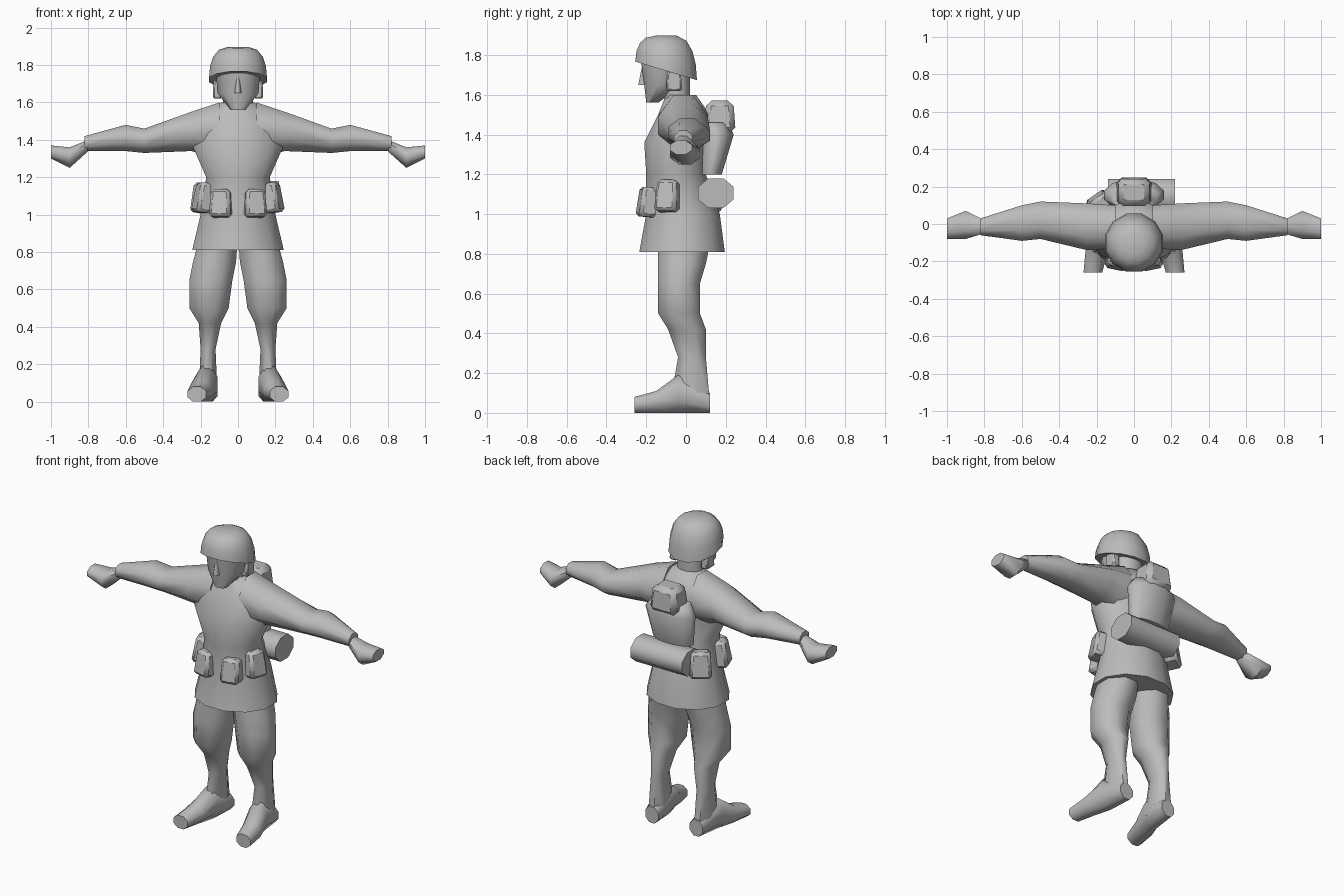
import bpy, bmesh, math
from mathutils import Euler, Matrix, Vector

old = bpy.data.objects.get("Cube")
if old:
    bpy.data.objects.remove(old, do_unlink=True)

shade = (0.5, 0.5, 0.5, 1)
grey = bpy.data.materials.new("plain_grey")
grey.use_nodes = True
grey.diffuse_color = shade
grey.node_tree.nodes["Principled BSDF"].inputs["Base Color"].default_value = shade


def finish(name, bm, mirror, bevel=0):
    """Turn a bmesh into a smooth shaded object, optionally mirrored across x."""
    bmesh.ops.recalc_face_normals(bm, faces=bm.faces)
    mesh = bpy.data.meshes.new(name)
    bm.to_mesh(mesh)
    bm.free()
    mesh.materials.append(grey)
    part = bpy.data.objects.new(name, mesh)
    bpy.context.collection.objects.link(part)
    if bevel:
        modifier = part.modifiers.new("Bevel", "BEVEL")
        modifier.width = bevel
        modifier.segments = 1
    if mirror:
        part.modifiers.new("Mirror", "MIRROR")
    bpy.ops.object.select_all(action="DESELECT")
    part.select_set(True)
    bpy.context.view_layer.objects.active = part
    bpy.ops.object.shade_smooth_by_angle(angle=math.radians(60))


def oval(start_u, end_u, start_v, end_v, sides=8):
    """Points of a flat-sided oval that touches the given bounds."""
    grow = 1 / math.cos(math.pi / sides)
    middle = Vector((start_u + end_u, start_v + end_v)) / 2
    radius = Vector((end_u - start_u, end_v - start_v)) / 2 * grow
    angles = [math.tau * (i + 0.5) / sides for i in range(sides)]
    return [(middle.x + radius.x * math.cos(a), middle.y + radius.y * math.sin(a))
            for a in angles]


def level(height, inner, outer, front, back):
    """Horizontal section of a limb; front is measured forward."""
    return [(x, y, height) for x, y in oval(inner, outer, -front, back)]


def girth(height, half, front, back, slope=0):
    """Horizontal section that is symmetric about the middle of the body."""
    points = oval(-half, half, -front, back, sides=12)
    return [(x, y, height + slope * y) for x, y in points]


def reach(x, front, back, low, high):
    """Section across an arm."""
    return [(x, y, z) for y, z in oval(-front, back, low, high)]


def depth(y, inner, outer, high):
    """Section across a boot that rests on the ground."""
    return [(x, y, z) for x, z in oval(inner, outer, 0, high)]


def skin(name, sections, mirror=False):
    """Bridge neighbouring sections and cap both ends."""
    bm = bmesh.new()
    loops = [[bm.verts.new(point) for point in section] for section in sections]
    for lower, upper in zip(loops, loops[1:]):
        for i in range(len(lower)):
            bm.faces.new((lower[i - 1], lower[i], upper[i], upper[i - 1]))
    bm.faces.new(loops[0])
    bm.faces.new(loops[-1])
    finish(name, bm, mirror)


def block(name, centre, size, turn=0, lean=0, mirror=False):
    """Chunky bevelled box, narrower at the top."""
    bm = bmesh.new()
    bmesh.ops.create_cube(bm, size=1)
    for vert in bm.verts:
        if vert.co.z > 0:
            vert.co.xy *= 0.85
    rotation = Euler((math.radians(lean), 0, math.radians(turn)))
    place = Matrix.LocRotScale(Vector(centre), rotation, Vector(size))
    bmesh.ops.transform(bm, matrix=place, verts=bm.verts)
    finish(name, bm, mirror, bevel=min(size) / 6)


# Coat: flared skirt, narrow waist, chest and collar
skin("coat", [
    girth(height=0.81, half=0.245, front=0.235, back=0.195),
    girth(height=1, half=0.2, front=0.2, back=0.17),
    girth(height=1.2, half=0.17, front=0.2, back=0.1),
    girth(height=1.36, half=0.24, front=0.21, back=0.1),
    girth(height=1.5, half=0.2, front=0.14, back=0.12),
    girth(height=1.6, half=0.09, front=0.1, back=0.05),
])

# Sleeves run from inside the chest to the cuffs
skin("sleeve", [
    reach(x=0.1, front=0.13, back=0.1, low=1.3, high=1.6),
    reach(x=0.25, front=0.14, back=0.11, low=1.34, high=1.55),
    reach(x=0.5, front=0.08, back=0.12, low=1.33, high=1.46),
    reach(x=0.6, front=0.09, back=0.1, low=1.34, high=1.48),
    reach(x=0.82, front=0.06, back=0.03, low=1.34, high=1.42),
], mirror=True)

# Fists
skin("hand", [
    reach(x=0.8, front=0.05, back=0.02, low=1.34, high=1.4),
    reach(x=0.9, front=0.08, back=0.07, low=1.25, high=1.36),
    reach(x=1, front=0.08, back=0.03, low=1.3, high=1.37),
], mirror=True)

# Neck, face, nose and ears
skin("neck", [girth(height, half=0.08, front=0.11, back=0.02) for height in (1.5, 1.72)])
skin("head", [
    girth(height=1.56, half=0.04, front=0.2, back=-0.14),
    girth(height=1.65, half=0.11, front=0.21, back=-0.02),
    girth(height=1.8, half=0.12, front=0.23, back=0),
])
skin("nose", [
    girth(height=1.65, half=0.02, front=0.24, back=-0.15),
    girth(height=1.75, half=0.01, front=0.22, back=-0.15),
])
block("ear", centre=(0.11, -0.06, 1.67), size=(0.05, 0.08, 0.1), mirror=True)

# Helmet: a dome whose rim rises toward the brow
dome = []
steps = 4
for k in range(steps + 1):
    rise = k / steps
    angle = math.radians(80) * rise
    radius = 0.155 * math.cos(angle) ** 0.6
    dome.append(girth(height=1.69 + 0.21 * math.sin(angle), half=radius,
                      front=radius + 0.1, back=radius - 0.1, slope=0.3 * (rise - 1)))
skin("helmet", dome)

# Baggy trousers tucked into slim gaiters
skin("leg", [
    level(height=0.9, inner=0, outer=0.2, front=0.14, back=0.13),
    level(height=0.75, inner=0.01, outer=0.24, front=0.14, back=0.1),
    level(height=0.65, inner=0.03, outer=0.26, front=0.14, back=0.07),
    level(height=0.5, inner=0.05, outer=0.26, front=0.14, back=0.07),
    level(height=0.42, inner=0.09, outer=0.21, front=0.09, back=0.1),
    level(height=0.28, inner=0.12, outer=0.2, front=0.04, back=0.1),
    level(height=0.05, inner=0.11, outer=0.21, front=0.08, back=0.12),
], mirror=True)

# Boots pointing slightly outward
skin("boot", [
    depth(y=0.12, inner=0.11, outer=0.2, high=0.1),
    depth(y=-0.04, inner=0.11, outer=0.23, high=0.19),
    depth(y=-0.15, inner=0.14, outer=0.26, high=0.11),
    depth(y=-0.26, inner=0.17, outer=0.27, high=0.08),
], mirror=True)

# Backpack and the bundle strapped on top of it
skin("backpack", [
    girth(height=1.2, half=0.13, front=-0.07, back=0.18),
    girth(height=1.4, half=0.16, front=-0.07, back=0.24),
    girth(height=1.46, half=0.12, front=-0.07, back=0.21),
])
block("pack_bundle", centre=(0, 0.17, 1.49), size=(0.19, 0.16, 0.16))

# Rolled blanket across the lower back
skin("blanket_roll", [reach(x, front=-0.06, back=0.24, low=1.03, high=1.18)
                      for x in (-0.14, 0.22)])

# Belt pouches
block("front_pouch", centre=(0.09, -0.19, 1.06), size=(0.12, 0.1, 0.15),
      turn=12, lean=-6, mirror=True)
block("side_pouch", centre=(0.18, -0.09, 1.09), size=(0.12, 0.1, 0.16),
      turn=70, lean=-8, mirror=True)
block("hip_pouch", centre=(-0.18, 0.11, 1.09), size=(0.13, 0.1, 0.16),
      turn=-145, lean=-6)
